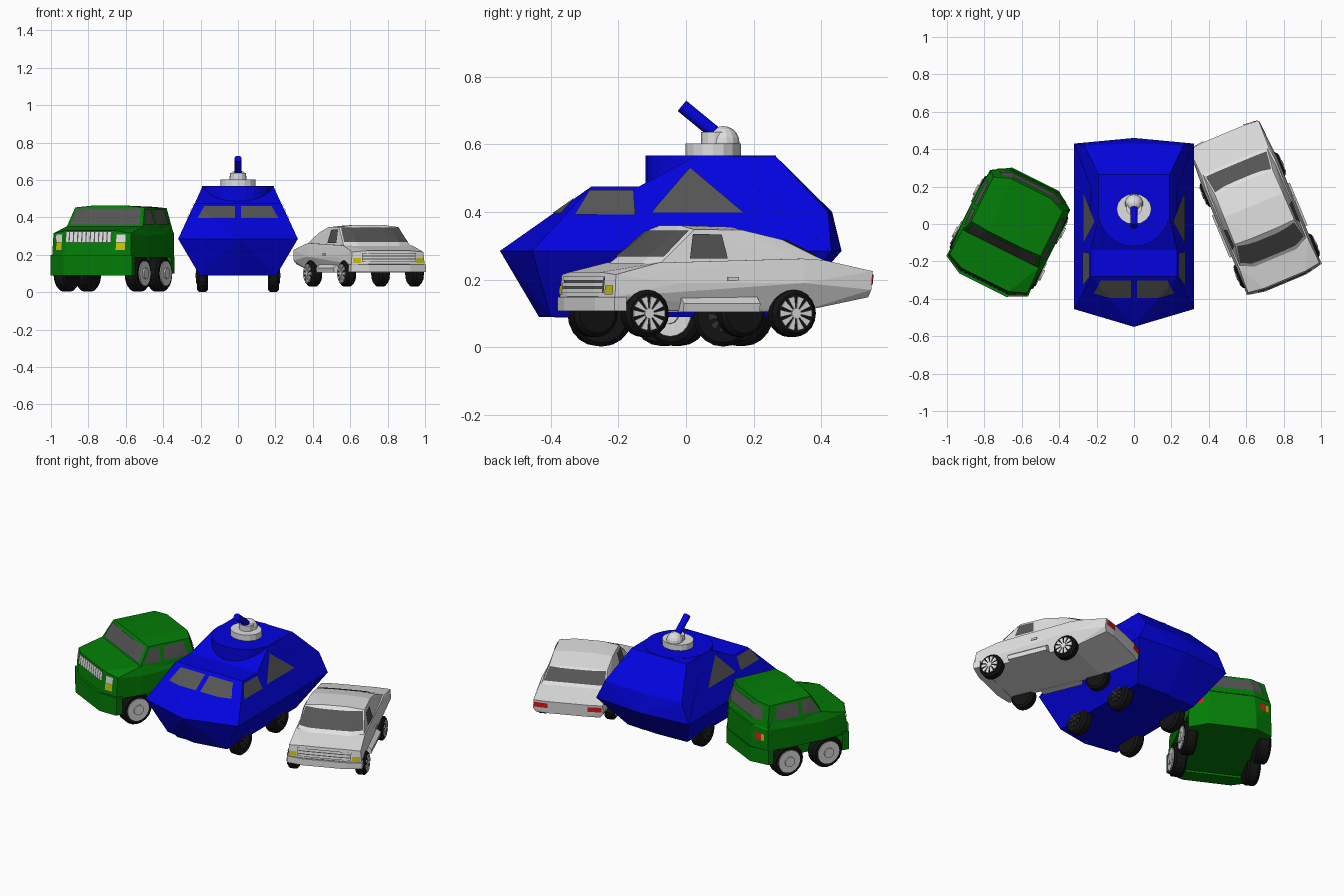
import bpy, bmesh, math
from mathutils import Vector, Matrix
from mathutils.bvhtree import BVHTree

if "Cube" in bpy.data.objects:
    bpy.data.objects.remove(bpy.data.objects["Cube"])


def material(name, *rgb):
    m = bpy.data.materials.new(name)
    m.diffuse_color = (*rgb, 1)
    m.use_nodes = True
    m.node_tree.nodes["Principled BSDF"].inputs["Base Color"].default_value = m.diffuse_color
    return m


BLUE = material("blue paint", .001, .001, .74)
GREEN = material("green paint", .001, .205, .002)
WHITE = material("light grey", .74, .74, .74)
GLASS = material("dark glass", .09, .09, .09)
BLACK = material("black rubber", .006, .006, .006)
RED = material("red lamp", .8, .01, .01)
YELLOW = material("yellow lamp", .6, .55, .005)
HUB = material("dark hub", .03, .03, .03)
place = Matrix()  # placement of the vehicle being built


def add(name, bm, mat):
    me = bpy.data.meshes.new(name)
    bm.to_mesh(me)
    bm.free()
    me.materials.append(mat)
    ob = bpy.data.objects.new(name, me)
    bpy.context.collection.objects.link(ob)
    ob.matrix_world = place
    return ob


def hull(name, pts, mat, mirror=False):
    """Faceted solid around points, optionally mirrored across x."""
    pts = list(pts)
    if mirror:
        pts += [(-x, y, z) for x, y, z in pts if x]
    bm = bmesh.new()
    vs = [bm.verts.new(p) for p in pts]
    bmesh.ops.convex_hull(bm, input=vs)
    bmesh.ops.delete(bm, geom=[v for v in bm.verts if not v.link_faces], context='VERTS')
    bmesh.ops.dissolve_limit(bm, angle_limit=.02, verts=bm.verts[:], edges=bm.edges[:])
    bmesh.ops.recalc_face_normals(bm, faces=bm.faces[:])
    return add(name, bm, mat)


def box(name, x, y, z, mat):
    return hull(name, [(a, b, c) for a in x for b in y for c in z], mat)


def surface(*obs):
    vs, fs = [], []
    for o in obs:
        n = len(vs)
        vs += [v.co.copy() for v in o.data.vertices]
        fs += [[i + n for i in p.vertices] for p in o.data.polygons]
    return BVHTree.FromPolygons(vs, fs)


def plate(name, tree, axis, sign, quad, mat, lift=.005, n=6):
    """Thin panel hugging the body; quad is (x or y, z) in the chosen face."""
    bm = bmesh.new()
    a, b, c, d = [Vector(p) for p in quad]
    d_ray = Vector((-sign, 0, 0)) if axis == 'x' else Vector((0, -sign, 0))
    grid = []
    for i in range(n + 1):
        row = []
        for j in range(n + 1):
            u, v = i / n, j / n
            p = a.lerp(b, u).lerp(d.lerp(c, u), v)
            o = Vector((0, p.x, p.y)) if axis == 'x' else Vector((p.x, 0, p.y))
            hit, nor, _, _ = tree.ray_cast(o - d_ray * 3, d_ray)
            if hit:
                nor = nor if nor.dot(d_ray) < 0 else -nor
            row.append(bm.verts.new(hit + nor * lift) if hit else None)
        grid.append(row)
    for i in range(n):
        for j in range(n):
            q = [grid[i][j], grid[i + 1][j], grid[i + 1][j + 1], grid[i][j + 1]]
            if all(q):
                f = bm.faces.new(q)
                f.normal_update()
                if f.normal.dot(d_ray) > 0:
                    f.normal_flip()
    return add(name, bm, mat)


def rect(x0, x1, z0, z1):
    return [(x0, z0), (x1, z0), (x1, z1), (x0, z1)]


def pair(name, tree, axis, quad, mat, face=-1, **kw):
    """Mirrored panels: both sides (axis x) or both halves of one end (axis y)."""
    for s in (-1, 1):
        if axis == 'x':
            plate(name, tree, 'x', s, quad, mat, **kw)
        else:
            plate(name, tree, 'y', face, [(s * x, z) for x, z in quad], mat, **kw)


def disc(name, x0, x1, y, z, r, mat, n=20, chamfer=0.0):
    """Disc across x whose outer face is at x1."""
    c = chamfer * (1 if x1 > x0 else -1)
    rings = [(x0, r - chamfer), (x0 + c, r), (x1 - c, r), (x1, r - chamfer)]
    return hull(name, [(x, y + q * math.cos(k * math.tau / n), z + q * math.sin(k * math.tau / n))
                       for x, q in rings for k in range(n)], mat)


def wheel(side, outer, y, z, r, width, hub, hub_r, spokes=0):
    x1 = side * outer
    disc("tyre", x1 - side * width, x1, y, z, r, BLACK, chamfer=.012)
    if not spokes:
        disc("hub", x1 - side * .02, x1 + side * .006, y, z, hub_r, hub)
        disc("hub_cap", x1, x1 + side * .014, y, z, hub_r * .45, hub, 12)
        return
    disc("hub_cap", x1, x1 + side * .008, y, z, hub_r * .3, hub, 12)
    for k in range(spokes):
        a, w = k * math.tau / spokes, .5 * math.pi / spokes
        hull("wheel_spoke", [(x, y + q * math.cos(t), z + q * math.sin(t))
                             for x in (x1 - side * .01, x1 + side * .005)
                             for q in (hub_r * .2, hub_r) for t in (a - w * 1.3, a + w * 1.3)], hub)


# ---- Armoured carrier ----
lower = hull("carrier_hull", [(.32, -.455, .285), (0, -.55, .285), (.32, .43, .285), (0, .46, .285),
                              (.205, -.40, .09), (0, -.435, .09), (.205, .28, .09), (0, .29, .09),
                              (.23, -.28, .475), (.232, .2, .475)], BLUE, True)
upper = hull("carrier_cabin", [(.318, -.13, .285), (.318, .43, .285), (0, .46, .285), (.231, -.14, .475),
                               (.19, .03, .565), (.19, .265, .565), (.265, .42, .40), (0, .432, .40)],
             BLUE, True)
t = surface(lower, upper)
pair("carrier_windscreen", t, 'y', [(.015, .395), (.215, .395), (.18, .46), (.015, .46)], GLASS, lift=.002, n=16)
pair("carrier_front_window", t, 'x', [(-.33, .39), (-.15, .39), (-.155, .463), (-.285, .463)], GLASS)
pair("carrier_rear_window", t, 'x', [(-.10, .397), (.17, .397), (.012, .53), (-.09, .412)], GLASS)


def column(name, y, rx, ry, z0, z1, mat, n=28):
    hull(name, [(rx * math.cos(k * math.tau / n), y + ry * math.sin(k * math.tau / n), z)
                for k in range(n) for z in (z0, z1)], mat)


column("turret_base", .073, .193, .193, .42, .567, BLUE)
column("turret_ring", .08, .093, .082, .56, .603, WHITE, 16)
column("turret_post", .085, .043, .04, .56, .637, WHITE, 12)
bm = bmesh.new()
bmesh.ops.create_uvsphere(bm, u_segments=14, v_segments=10, radius=.048,
                          matrix=Matrix.Translation((0, .11, .606)))
add("turret_dome", bm, WHITE)
start, tip = Vector((0, .10, .622)), Vector((0, -.012, .714))
bm = bmesh.new()
bmesh.ops.create_cone(bm, cap_ends=True, segments=14, radius1=.02, radius2=.02, depth=(tip - start).length,
                      matrix=Matrix.Translation((start + tip) / 2)
                      @ (tip - start).to_track_quat('Z', 'Y').to_matrix().to_4x4())
add("gun_barrel", bm, BLUE)
for s in (-1, 1):
    for y in (-.25, .11):
        wheel(s, .22, y, .09, .088, .06, HUB, .045, 8)

# ---- Compact off-roader ----
place = Matrix.Translation((-.667, -.042, 0)) @ Matrix.Rotation(math.radians(-26.5), 4, 'Z')
box("truck_chassis", (-.185, .185), (-.26, .25), (.10, .2), GREEN)
lower = hull("truck_body", [(.236, -.26, .185), (.14, -.305, .185),
                            (.25, -.1, .185), (.25, .12, .185), (.238, .25, .185), (.14, .308, .185),
                            (.232, -.25, .315), (.14, -.287, .33), (.228, -.10, .352), (.247, -.1, .30),
                            (.247, .12, .31), (.237, .25, .315), (.13, .302, .32), (.228, .225, .352)],
             GREEN, True)
upper = hull("truck_cab", [(.228, -.105, .345), (.24, .05, .325), (.207, -.04, .453), (.1, -.047, .463),
                           (.207, .225, .449), (.12, .258, .456), (.232, .25, .325), (.13, .298, .325)],
             GREEN, True)
hull("front_bumper", [(x, y, z) for z in (.088, .2) for x, y in
                      ((.242, -.225), (.244, -.265), (.14, -.318))], GREEN, True)
hull("rear_bumper", [(x, y, z) for z in (.1, .19) for x, y in
                     ((.238, .215), (.24, .25), (.14, .314))], GREEN, True)
t = surface(lower, upper)
plate("truck_windscreen", t, 'y', -1, [(-.205, .36), (.205, .36), (.19, .446), (-.19, .446)], GLASS)
plate("truck_back_window", t, 'y', 1, [(-.19, .36), (.19, .36), (.17, .435), (-.17, .435)], GLASS)
pair("truck_door_window", t, 'x', [(-.08, .36), (.025, .36), (.025, .44), (-.035, .44)], GLASS)
pair("truck_side_window", t, 'x', [(.05, .36), (.20, .36), (.18, .44), (.05, .44)], GLASS)
plate("truck_grille", t, 'y', -1, rect(-.135, .135, .266, .322), GLASS)
for k in range(11):
    x = -.125 + k * .025
    plate("grille_bar", t, 'y', -1, rect(x - .009, x + .009, .266, .322), WHITE, lift=.009, n=1)
pair("headlamp", t, 'y', rect(.16, .205, .268, .308), WHITE)
pair("front_indicator", t, 'y', rect(.16, .205, .225, .266), YELLOW)
pair("tail_lamp", t, 'y', rect(.165, .2, .245, .285), RED, face=1)
pair("rear_indicator", t, 'y', rect(.2, .218, .245, .285), YELLOW, face=1)
for s in (-1, 1):
    for y in (-.13, .122):
        wheel(s, .25, y, .1, .096, .075, WHITE, .068)

# ---- Fastback car ----
place = Matrix.Translation((.646, .082, 0)) @ Matrix.Rotation(math.radians(22.7), 4, 'Z')
lower = hull("car_body", [(.19, -.39, .11), (.18, .2, .105), (.185, .418, .148), (.212, -.405, .15),
                          (.12, -.42, .15), (.207, -.40, .215), (.12, -.412, .222), (.2, -.26, .25),
                          (.214, -.2, .19), (.216, .2, .19), (.202, .2, .262), (.195, .27, .258),
                          (.2, .426, .225), (.203, .42, .17), (.12, .434, .225), (.12, .428, .15)],
             WHITE, True)
upper = hull("car_cabin", [(.193, -.255, .245), (.12, -.285, .248), (.172, -.135, .348), (.08, -.14, .36),
                           (.17, .02, .347), (.08, .02, .356), (.168, .15, .318), (.08, .155, .324),
                           (.186, .28, .255), (.197, 0, .25), (.196, .2, .25)], WHITE, True)
t = surface(lower, upper)
plate("car_windscreen", t, 'y', -1, [(-.184, .264), (.184, .264), (.164, .342), (-.164, .342)], GLASS)
plate("car_back_window", t, 'y', 1, [(-.176, .267), (.176, .267), (.162, .314), (-.162, .314)], GLASS)
pair("car_door_window", t, 'x', [(-.158, .262), (-.038, .262), (-.05, .332), (-.142, .334)], GLASS)
plate("car_grille", t, 'y', -1, rect(-.155, .155, .16, .208), GLASS)
for z in (.166, .184, .202):
    plate("grille_slat", t, 'y', -1, rect(-.155, .155, z - .006, z + .007), WHITE, lift=.009)
pair("car_headlamp", t, 'y', rect(.16, .205, .156, .182), YELLOW)
pair("car_tail_lamp", t, 'y', rect(.115, .195, .185, .215), RED, face=1)
hull("car_front_bumper", [(x, y, z) for z in (.108, .148) for x, y in
                          ((.216, -.37), (.218, -.41), (.12, -.43))], WHITE, True)
for s in (-1, 1):
    hull("side_skirt", [(s * x, y, z) for x, z in ((.17, .105), (.222, .105), (.226, .13), (.2, .15))
                        for y in (-.19, .055)], WHITE)
    box("door_handle", (s * .19, s * .218), (-.045, -.01), (.196, .208), WHITE)
    for y in (-.303, .168):
        wheel(s, .226, y, .1, .07, .06, WHITE, .051, 10)
